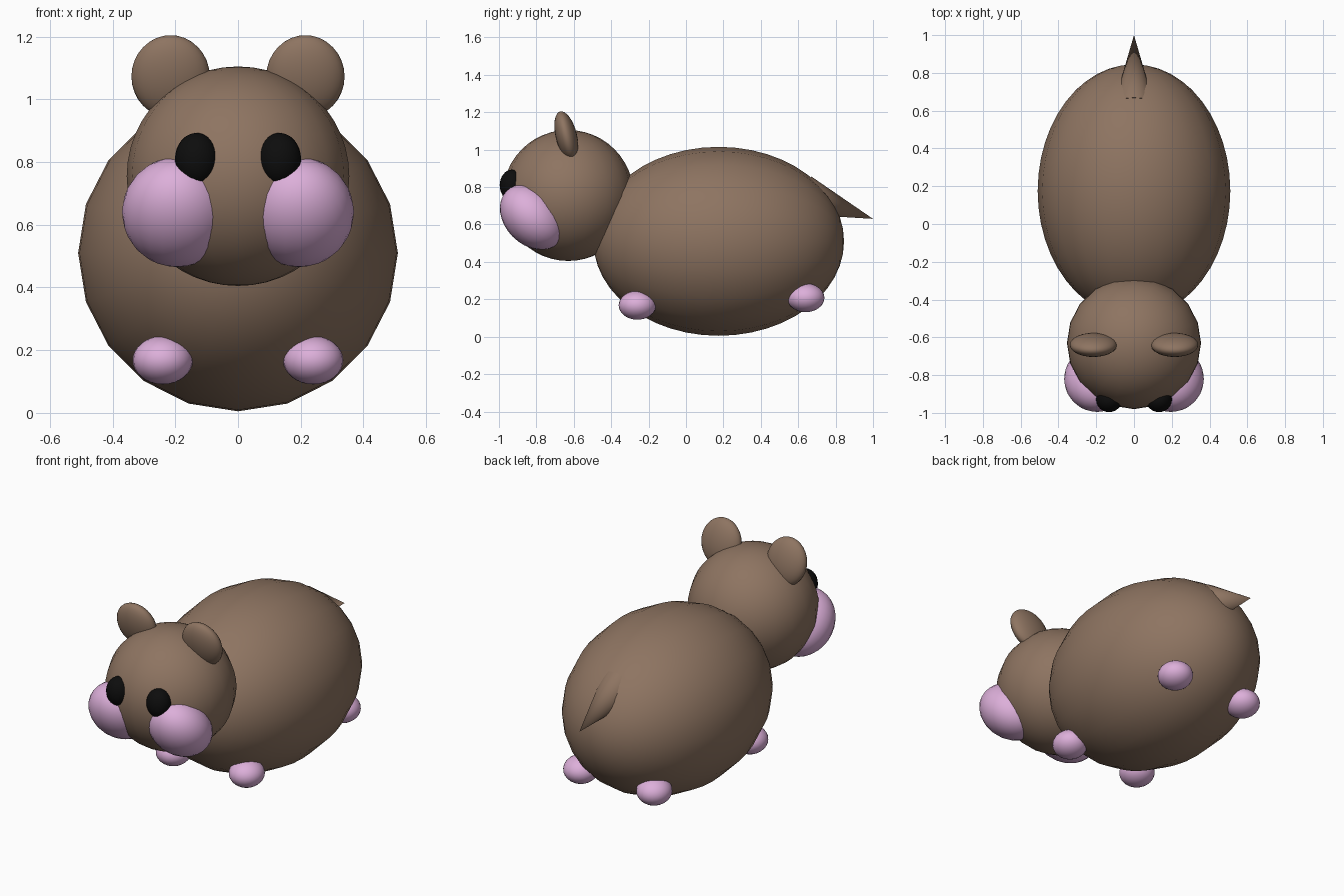
import bpy
from math import radians, sin, cos
from mathutils import Vector

if "Cube" in bpy.data.objects:
    bpy.data.objects.remove(bpy.data.objects["Cube"])


def material(name, rgb):
    m = bpy.data.materials.new(name)
    m.diffuse_color = (*rgb, 1)
    m.use_nodes = True
    m.node_tree.nodes["Principled BSDF"].inputs["Base Color"].default_value = m.diffuse_color
    return m


FUR = material("brown_fur", (0.27, 0.175, 0.12))
PINK = material("pink_skin", (0.72, 0.43, 0.70))
BLACK = material("black", (0.004, 0.004, 0.004))


def finish(ob, name, mat):
    ob.name = name
    ob.data.materials.append(mat)
    bpy.ops.object.shade_smooth_by_angle(angle=radians(50))
    return ob


def ellipsoid(name, loc, radii, mat, rot=(0, 0, 0), segs=24, rings=16):
    bpy.ops.mesh.primitive_uv_sphere_add(segments=segs, ring_count=rings, radius=1,
                                         location=loc, rotation=[radians(a) for a in rot])
    ob = bpy.context.object
    ob.scale = radii
    return finish(ob, name, mat)


# Body: poles along y, twenty sides seen from the front
ellipsoid("body", (0, 0.175, 0.51), (0.51, 0.505, 0.67), FUR, rot=(90, 0, 0), segs=20, rings=24)

# Head
ellipsoid("head", (0, -0.63, 0.755), (0.355, 0.35, 0.35), FUR, segs=20, rings=24)

# Paired parts
for side, s in (("right", 1), ("left", -1)):
    ellipsoid(side + "_ear", (s * 0.215, -0.64, 1.073), (0.125, 0.057, 0.135), FUR, rot=(14, 0, 0))
    ellipsoid(side + "_cheek", (s * 0.195, -0.82, 0.64), (0.175, 0.15, 0.197), PINK, rot=(45, 0, 0))
    ellipsoid(side + "_eye", (s * 0.132, -0.93, 0.81), (0.069, 0.066, 0.083), BLACK)
    ellipsoid(side + "_front_foot", (s * 0.24, -0.26, 0.168), (0.096, 0.1, 0.077), PINK)
    ellipsoid(side + "_back_foot", (s * 0.24, 0.64, 0.208), (0.096, 0.1, 0.077), PINK)

# Tail: cone sloping down to its tip
tilt, length = radians(-19), 0.387
axis = Vector((0, cos(tilt), sin(tilt)))
bpy.ops.mesh.primitive_cone_add(vertices=20, radius1=0.107, radius2=0, depth=length)
tail = bpy.context.object
tail.rotation_euler = axis.to_track_quat('Z', 'Y').to_euler()
tail.location = Vector((0, 1.0, 0.63)) - axis * (length / 2)
finish(tail, "tail", FUR)
